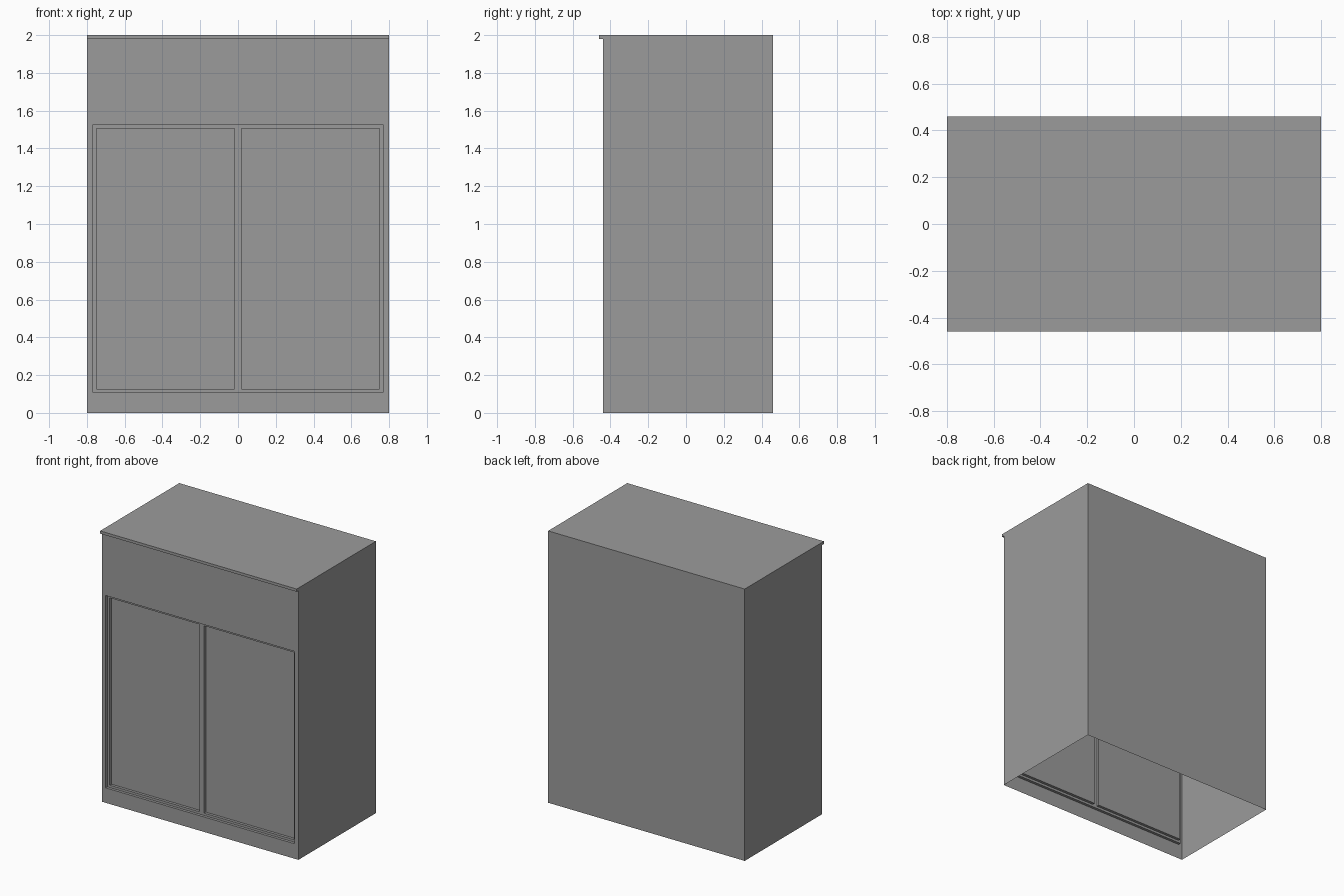
import bpy, bmesh, math

if "Cube" in bpy.data.objects:
    bpy.data.objects.remove(bpy.data.objects["Cube"])

W, BACK, FRONT, LIP, H = 0.8, 0.46, -0.44, -0.46, 2.0
LIP_Z = 1.98

grey = bpy.data.materials.new("dark_grey")
grey.diffuse_color = (0.33, 0.33, 0.33, 1)
grey.use_nodes = True
grey.node_tree.nodes["Principled BSDF"].inputs["Base Color"].default_value = grey.diffuse_color


def make_object(name, quads, recalc=False):
    bm = bmesh.new()
    for q in quads:
        bm.faces.new([bm.verts.new(p) for p in q])
    bmesh.ops.remove_doubles(bm, verts=bm.verts, dist=1e-5)
    bmesh.ops.dissolve_limit(bm, angle_limit=math.radians(1),
                             verts=bm.verts, edges=bm.edges)
    if recalc:
        bmesh.ops.recalc_face_normals(bm, faces=bm.faces)
    mesh = bpy.data.meshes.new(name)
    bm.to_mesh(mesh)
    bm.free()
    mesh.materials.append(grey)
    obj = bpy.data.objects.new(name, mesh)
    bpy.context.collection.objects.link(obj)


# Carcass: open-bottomed sheet shell with a lip along the top front edge
profile = [(FRONT, LIP_Z), (LIP, LIP_Z), (LIP, H), (BACK, H), (BACK, 0)]
shell = [[(-W, y0, z0), (W, y0, z0), (W, y1, z1), (-W, y1, z1)]
         for (y0, z0), (y1, z1) in zip(profile, profile[1:])]
outline = profile + [(FRONT, 0)]
shell.append([(-W, y, z) for y, z in outline])
shell.append([(W, y, z) for y, z in reversed(outline)])
make_object("cabinet_carcass", shell, recalc=True)

# Front: stepped recess with a frame and two door panels set behind it
STEP = 0.02
xs = [-W, -0.77, -0.75, -0.018, 0.018, 0.75, 0.77, W]
zs = [0, 0.11, 0.127, 1.505, 1.525, LIP_Z]


def depth(i, j):
    level = 0
    if 1 <= i <= 5 and 1 <= j <= 3:
        level = 2 if i in (2, 4) and j == 2 else 1
    return FRONT + STEP * level


front = []
for i, (x0, x1) in enumerate(zip(xs, xs[1:])):
    for j, (z0, z1) in enumerate(zip(zs, zs[1:])):
        a = depth(i, j)
        front.append([(x0, a, z0), (x1, a, z0), (x1, a, z1), (x0, a, z1)])
        b = depth(i + 1, j)
        if b != a:
            front.append([(x1, a, z0), (x1, b, z0), (x1, b, z1), (x1, a, z1)])
        b = depth(i, j + 1)
        if b != a:
            front.append([(x0, a, z1), (x1, a, z1), (x1, b, z1), (x0, b, z1)])
make_object("cabinet_front", front)
